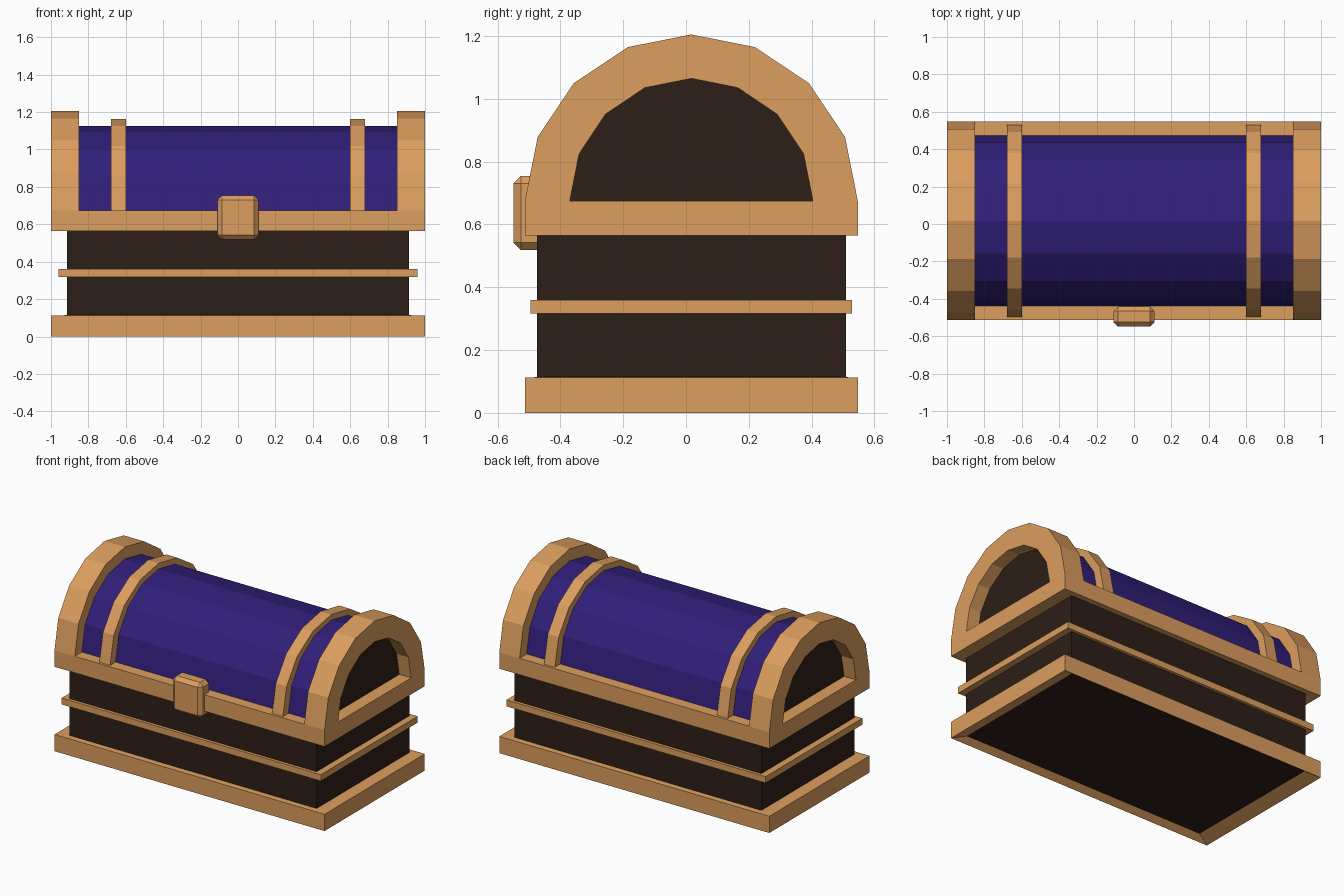
import bpy, bmesh, math

if "Cube" in bpy.data.objects:
    bpy.data.objects.remove(bpy.data.objects["Cube"])

YC = 0.017      # centre line of the chest body
SPRING = 0.675  # height where the rounded lid starts


def material(name, rgb):
    m = bpy.data.materials.new(name)
    m.diffuse_color = (*rgb, 1)
    m.use_nodes = True
    m.node_tree.nodes["Principled BSDF"].inputs["Base Color"].default_value = m.diffuse_color
    return m


WOOD = material("light_wood", (0.716, 0.342, 0.114))
DARK = material("dark_wood", (0.026, 0.013, 0.0085))
CLOTH = material("purple_panel", (0.03, 0.013, 0.19))


def finish(name, bm, mat):
    bmesh.ops.recalc_face_normals(bm, faces=bm.faces)
    me = bpy.data.meshes.new(name)
    bm.to_mesh(me)
    bm.free()
    me.materials.append(mat)
    ob = bpy.data.objects.new(name, me)
    bpy.context.collection.objects.link(ob)
    return ob


def box(name, x, y, z, mat, bevel=0):
    """Box from (min, max) ranges, optionally chamfered."""
    bm = bmesh.new()
    bmesh.ops.create_cube(bm, size=1)
    for v in bm.verts:
        for i, (a, b) in enumerate((x, y, z)):
            v.co[i] = (a + b) / 2 + v.co[i] * (b - a)
    if bevel:
        bmesh.ops.bevel(bm, geom=bm.edges[:], offset=bevel, segments=1, affect='EDGES')
    return finish(name, bm, mat)


def around(half):
    return (YC - half, YC + half)


def arc(ry, rz):
    """Half of a sixteen-sided ring in the y-z plane."""
    return [(YC + ry * math.cos(math.pi * i / 8), SPRING + rz * math.sin(math.pi * i / 8))
            for i in range(9)]


def extrude_x(name, profile, x0, x1, mat):
    bm = bmesh.new()
    face = bm.faces.new([bm.verts.new((x0, y, z)) for y, z in profile])
    ext = bmesh.ops.extrude_face_region(bm, geom=[face], use_keep_orig=True)
    for v in ext["geom"]:
        if isinstance(v, bmesh.types.BMVert):
            v.co.x = x1
    return finish(name, bm, mat)


def frame(name, section, mat):
    """Rectangular frame; section is a closed loop of (half x, half y, z)."""
    bm = bmesh.new()
    rings = [[bm.verts.new((sx * hx, YC + sy * hy, z))
              for sx, sy in ((1, 1), (-1, 1), (-1, -1), (1, -1))] for hx, hy, z in section]
    for a, b in zip(rings, rings[1:] + rings[:1]):
        for i in range(4):
            j = (i + 1) % 4
            bm.faces.new((a[i], a[j], b[j], b[i]))
    return finish(name, bm, mat)


# Lower chest: base trim, dark body, middle band, lid rim
frame("base_trim", [(1, 0.53, 0), (1, 0.53, 0.112), (0.91, 0.488, 0.114), (0.91, 0.488, 0.03)], WOOD)
box("body", (-0.915, 0.915), around(0.492), (0.03, 0.6), DARK)
box("middle_band", (-0.96, 0.96), around(0.512), (0.317, 0.36), WOOD)
box("lid_rim", (-1, 1), around(0.53), (0.565, SPRING), WOOD)

# Rounded lid
extrude_x("lid_panel", arc(0.455, 0.45), -0.87, 0.87, CLOTH)

# End arches with recessed dark panels, and the thin lid straps
for side, s in (("left", -1), ("right", 1)):
    extrude_x(side + "_end_arch", arc(0.53, 0.53) + arc(0.387, 0.39)[::-1], s * 0.85, s, WOOD)
    extrude_x(side + "_end_panel", arc(0.42, 0.42), s * 0.86, s * 0.912, DARK)
    extrude_x(side + "_strap", arc(0.513, 0.487) + arc(0.44, 0.435)[::-1], s * 0.6, s * 0.68, WOOD)

# Latch
box("latch", (-0.11, 0.11), (-0.549, -0.442), (0.518, 0.755), WOOD, bevel=0.024)
